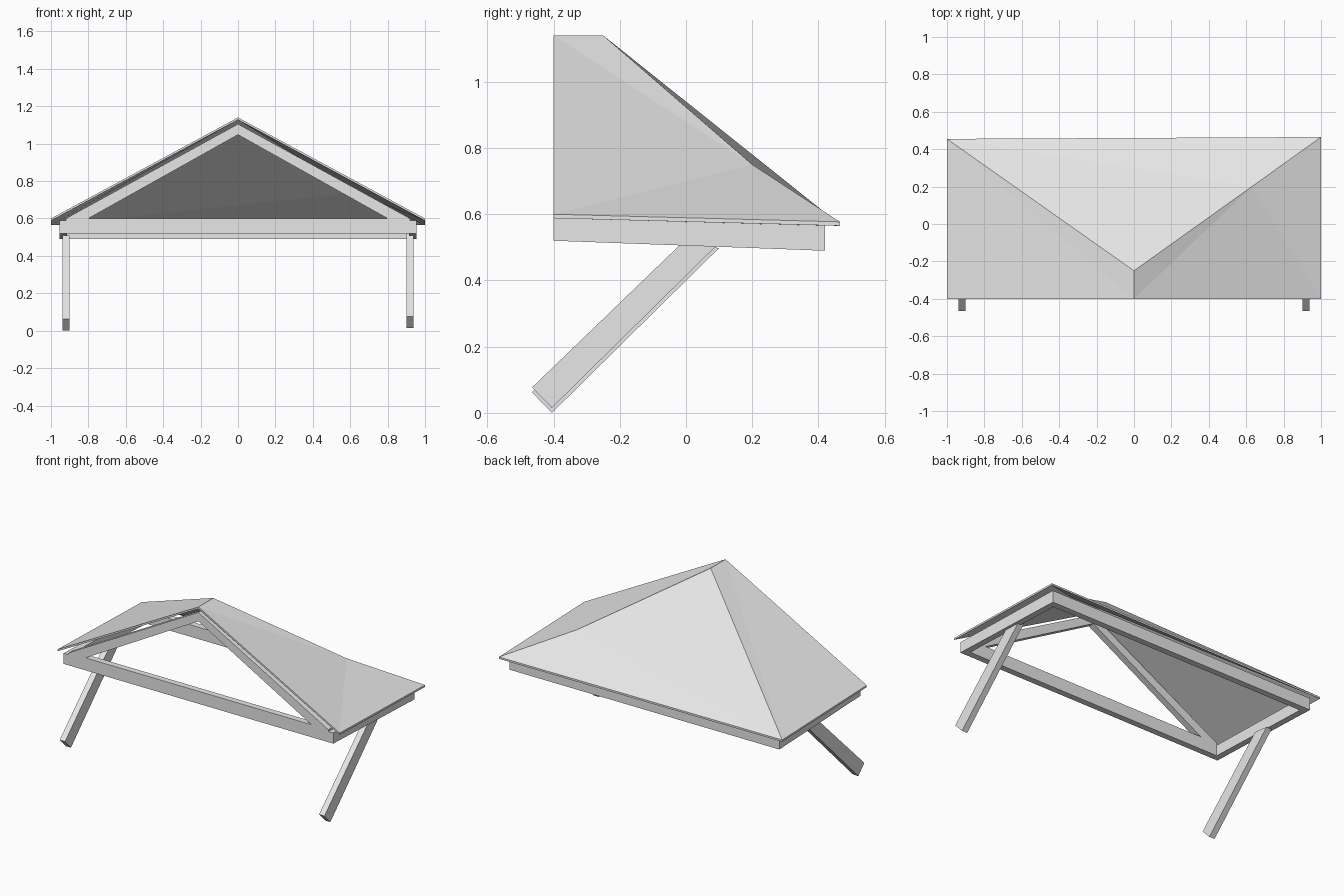
import bpy, bmesh
from mathutils import Vector

cube = bpy.data.objects.get("Cube")
if cube:
    bpy.data.objects.remove(cube, do_unlink=True)

grey = bpy.data.materials.new("light_grey")
grey.use_nodes = True
grey.diffuse_color = (0.8, 0.8, 0.8, 1)
grey.node_tree.nodes["Principled BSDF"].inputs["Base Color"].default_value = (0.8, 0.8, 0.8, 1)


def make_object(name, bm):
    bmesh.ops.recalc_face_normals(bm, faces=bm.faces)
    mesh = bpy.data.meshes.new(name)
    bm.to_mesh(mesh)
    bm.free()
    mesh.materials.append(grey)
    obj = bpy.data.objects.new(name, mesh)
    bpy.context.collection.objects.link(obj)
    return obj


def prism(name, profile, offset):
    """Extrude a closed 3D profile along an offset."""
    bm = bmesh.new()
    face = bm.faces.new([bm.verts.new(p) for p in profile])
    ext = bmesh.ops.extrude_face_region(bm, geom=[face])
    moved = [v for v in ext["geom"] if isinstance(v, bmesh.types.BMVert)]
    bmesh.ops.translate(bm, verts=moved, vec=Vector(offset))
    return make_object(name, bm)


# Roof sheet: short ridge, two side slopes and a back slope with one sagging hip
EAVE, FRONT, PEAK = 0.6, -0.4, 1.14
points = {
    "ridge": (0, FRONT, PEAK), "hip_top": (0, -0.25, PEAK),
    "left_front": (1, FRONT, EAVE), "right_front": (-1, FRONT, EAVE),
    "left_back": (1, 0.465, 0.577), "right_back": (-1, 0.455, 0.577),
    "sag": (0.63, 0.2, 0.75),
}
slopes = [
    ("ridge", "left_front", "sag"), ("ridge", "sag", "hip_top"),
    ("left_front", "left_back", "sag"),
    ("hip_top", "sag", "right_back"), ("sag", "left_back", "right_back"),
    ("ridge", "hip_top", "right_back"), ("ridge", "right_back", "right_front"),
]
bm = bmesh.new()
top = {k: bm.verts.new(p) for k, p in points.items()}
low = {k: bm.verts.new((x, y, z - 0.012)) for k, (x, y, z) in points.items()}
for tri in slopes:
    bm.faces.new([top[k] for k in tri])
    bm.faces.new([low[k] for k in reversed(tri)])
rim = ["ridge", "left_front", "left_back", "right_back", "right_front"]
for a, b in zip(rim, rim[1:] + rim[:1]):
    bm.faces.new([top[a], top[b], low[b], low[a]])
make_object("roof", bm)

# Horizontal frame beams
prism("front_beam", [(-0.92, FRONT, 0.52), (0.92, FRONT, 0.52),
                     (0.92, FRONT, 0.6), (-0.92, FRONT, 0.6)], (0, 0.04, 0))
prism("back_beam", [(-0.955, 0.42, 0.49), (0.955, 0.42, 0.49),
                    (0.955, 0.42, 0.566), (-0.955, 0.42, 0.566)], (0, -0.04, 0))

for side, s in (("left", 1), ("right", -1)):
    prism(side + "_beam", [(s * 0.955, FRONT, 0.52), (s * 0.955, 0.42, 0.49),
                           (s * 0.955, 0.42, 0.566), (s * 0.955, FRONT, 0.588)],
          (-s * 0.04, 0, 0))
    # Sloping gable rafter
    prism(side + "_rafter", [(0, FRONT, 1.105), (s * 0.92, FRONT, 0.6),
                             (s * 0.8, FRONT, 0.6), (0, FRONT, 1.048)], (0, 0.04, 0))
    # Diagonal leg, leaning out to the front
    lift = 0.015 if s > 0 else 0
    prism(side + "_leg", [(s * 0.9, -0.465, 0.062 + lift), (s * 0.9, -0.405, lift),
                          (s * 0.9, 0.1, 0.498 + lift), (s * 0.9, 0.0, 0.51 + lift)],
          (s * 0.038, 0, 0))
